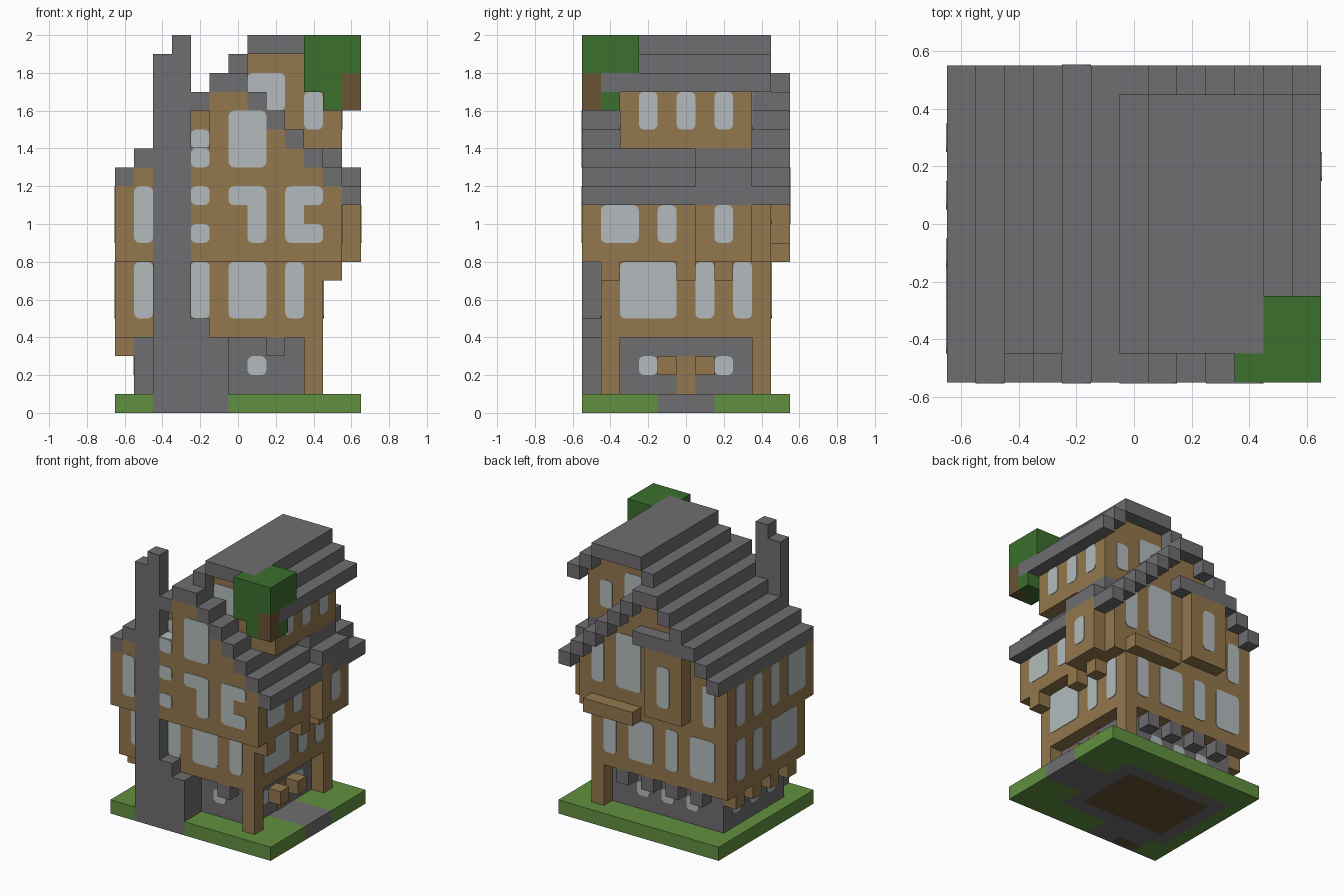
import bpy, bmesh, math
from mathutils import Vector

cube = bpy.data.objects.get("Cube")
if cube:
    bpy.data.objects.remove(cube, do_unlink=True)

UNIT = 0.1                              # one block
ORIGIN = Vector((-0.65, -0.55, 0))      # corner of the block grid


def material(name, r, g, b):
    lin = [((c / 255 + 0.055) / 1.055) ** 2.4 for c in (r, g, b)] + [1]
    m = bpy.data.materials.new(name)
    m.use_nodes = True
    m.diffuse_color = lin
    m.node_tree.nodes["Principled BSDF"].inputs["Base Color"].default_value = lin
    return m


WOOD = material("timber", 147, 119, 77)
STONE = material("grey stone", 111, 109, 112)
GLASS = material("pale glass", 179, 187, 189)
GRASS = material("lawn green", 97, 144, 64)
LEAF = material("dark leaf green", 60, 112, 45)
TRUNK = material("dark bark", 104, 82, 51)


def finish(name, bm, mat):
    bmesh.ops.recalc_face_normals(bm, faces=bm.faces)
    mesh = bpy.data.meshes.new(name)
    bm.to_mesh(mesh)
    bm.free()
    mesh.materials.append(mat)
    obj = bpy.data.objects.new(name, mesh)
    bpy.context.collection.objects.link(obj)


def blocks(name, mat, *boxes):
    """Boxes given as x0, x1, y0, y1, z0, z1 in grid blocks."""
    bm = bmesh.new()
    for x0, x1, y0, y1, z0, z1 in boxes:
        size = Vector((x1 - x0, y1 - y0, z1 - z0)) * UNIT
        mid = ORIGIN + Vector((x0 + x1, y0 + y1, z0 + z1)) * UNIT / 2
        for v in bmesh.ops.create_cube(bm, size=1)["verts"]:
            v.co = mid + v.co * size
    finish(name, bm, mat)


def panes(name, axis, pos, *rects, mat=GLASS, radius=0.28):
    """Thin rounded plates on the plane axis = pos; rects are a0, a1, b0, b1."""
    bm = bmesh.new()
    for a0, a1, b0, b1 in rects:
        outline = []
        corners = [(a1, b1, -1, -1), (a0, b1, 1, -1), (a0, b0, 1, 1), (a1, b0, -1, 1)]
        for k, (a, b, sa, sb) in enumerate(corners):
            for step in range(4):
                t = math.pi / 2 * (k + step / 3)
                outline.append((a + radius * (sa + math.cos(t)),
                                b + radius * (sb + math.sin(t))))
        rings = []
        for off in (-0.04, 0.04):
            ring = []
            for p in outline:
                co = list(p)
                co.insert(axis, pos + off)
                ring.append(bm.verts.new(ORIGIN + Vector(co) * UNIT))
            bm.faces.new(ring)
            rings.append(ring)
        n = len(outline)
        for i in range(n):
            j = (i + 1) % n
            bm.faces.new((rings[0][i], rings[0][j], rings[1][j], rings[1][i]))
    finish(name, bm, mat)


def spans(pairs, low, high):
    return [(a, b, low, high) for a, b in pairs]


X, Y, Z = range(3)

# Ground slab
blocks("lawn", GRASS, (0, 2, 0, 2, 0, 1), (6, 13, 0, 2, 0, 1), (0, 13, 9, 11, 0, 1),
       (0, 1, 2, 9, 0, 1), (10, 13, 2, 4, 0, 1), (10, 13, 7, 9, 0, 1))
blocks("foundation", STONE, (1, 10, 2, 3, 0, 1), (1, 10, 8, 9, 0, 1),
       (1, 2, 3, 8, 0, 1), (9, 10, 3, 8, 0, 1), (2, 6, 0, 2, 0, 1))
blocks("path", STONE, (10, 13, 4, 7, 0, 1))
blocks("floor_boards", TRUNK, (2, 9, 3, 8, 0, 1))
panes("hearth", Z, 0.03, (2, 4, 0.1, 0.9), mat=TRUNK, radius=0.4)

# Stone ground storey with corbels
blocks("stone_storey", STONE, (1, 10, 2, 9, 1, 4))
blocks("stone_corbels", STONE, (8, 9, 1, 2, 3, 4),
       *[(x, x + 1, 9, 10, 3, 4) for x in range(2, 9, 2)])
blocks("corner_posts", WOOD, *[(10, 11, y, y + 1, 1, 4) for y in (1, 9)])
blocks("porch_blocks", WOOD, *[(10, 11, y, y + 1, 2, 3) for y in (4, 6)])
panes("door", X, 10, (5, 6, 1, 3), mat=WOOD, radius=0.01)

# Chimney with stepped foot
blocks("chimney", STONE, (2, 4, 0, 1, 1, 19), (3, 4, 0, 1, 19, 20),
       (4, 5, 0, 1, 1, 5), (5, 6, 0, 1, 1, 4), (2, 6, 1, 2, 1, 4))

# Middle storey and its timber corbels
blocks("middle_storey", WOOD, (0, 11, 1, 10, 4, 8))
blocks("left_overhang_corbels", WOOD, *[(11, 12, y, y + 1, 7, 8) for y in (1, 5, 7)])
blocks("right_overhang_corbels", WOOD, *[(0, 1, y, y + 1, 3, 4) for y in range(2, 9, 2)])

# Stepped main roof, and the gabled storey that fills it
roof_tops = [min(13 + i, 18, 24 - i) for i in range(13)]
blocks("main_roof", STONE, *[(i, i + 1, 0, 11, t - 1, t) for i, t in enumerate(roof_tops)])
gable = []
for i, top in enumerate(roof_tops[:-1]):
    front = 1 if i in (2, 3) else 0
    if i == 4:                          # small recess beside the chimney
        gable += [(i, i + 1, 0, 10, 8, 14), (i, i + 1, 1, 10, 14, top - 1)]
    else:
        gable.append((i, i + 1, front, 10, 8, top - 1))
blocks("gabled_storey", WOOD, *gable)
panes("recess_sill", Z, 14, (4, 5, 0, 1), radius=0.05)

# Projections on the upper storey
blocks("side_oriel", WOOD, (12, 13, 6, 9, 8, 12))
blocks("side_oriel_roof", STONE, (11, 12, 6, 9, 13, 14), (12, 13, 6, 9, 12, 13))
blocks("back_bay", WOOD, (3, 6, 10, 11, 9, 14))
blocks("back_bay_roof", STONE, (3, 7, 10, 11, 14, 15))
blocks("back_balcony", WOOD, (7, 11, 10, 11, 8, 9))

# Large dormer
blocks("dormer", WOOD, (7, 11, 2, 9, 14, 19), (11, 12, 2, 9, 14, 18))
blocks("dormer_roof", STONE, (6, 7, 1, 10, 18, 19), (7, 11, 1, 10, 19, 20),
       (11, 12, 1, 10, 18, 19), (12, 13, 1, 10, 17, 18))

# Tree on the roof corner
blocks("tree_leaves", LEAF, (11, 13, 0, 3, 18, 20), (10, 11, 0, 1, 17, 20),
       (11, 12, 0, 1, 16, 18), (11, 13, 1, 2, 16, 17))
blocks("tree_trunk", TRUNK, (12, 13, 0, 1, 16, 18))

# Front windows
panes("front_upper_windows", Y, 0, (1, 2, 9, 12), (4, 5, 9, 10), (4, 5, 11, 12),
      (6, 8, 11, 12), (7, 8, 9, 12), (9, 11, 11, 12), (9, 10, 9, 12), (9, 11, 9, 10),
      (6, 8, 13, 16), (4, 5, 13, 14))
panes("front_recess_window", Y, 1, (4, 5, 14, 15))
panes("front_middle_windows", Y, 1, *spans([(1, 2), (4, 5), (6, 8), (9, 10)], 5, 8))
panes("front_ground_window", Y, 2, (7, 8, 2, 3))

# Dormer windows
for side, y in (("front", 2), ("back", 9)):
    panes(side + "_dormer_windows", Y, y, (7, 9, 16, 18), (10, 11, 15, 17))
panes("side_dormer_windows", X, 12, *spans([(3, 4), (5, 6), (7, 8)], 15, 17))

# Windows on the left side
panes("left_upper_windows", X, 12, *spans([(1, 3), (4, 5)], 9, 11))
panes("oriel_window", X, 13, (7, 8, 9, 11))
panes("left_middle_windows", X, 11, *spans([(2, 5), (6, 7), (8, 9)], 5, 8))
panes("left_ground_windows", X, 10, *spans([(3, 4), (7, 8)], 2, 3))

# Windows on the right side
panes("right_upper_windows", X, 0, *spans([(1, 3), (4, 5), (6, 7), (8, 9)], 9, 12))
panes("right_middle_windows", X, 0, *spans([(2, 5), (6, 7), (8, 9)], 5, 8))
panes("right_ground_windows", X, 1, *spans([(3, 4), (5, 6), (7, 8)], 2, 3))

# Back windows
panes("back_upper_windows", Y, 10, (1, 2, 9, 12), (7, 9, 10, 14), (10, 11, 10, 13))
panes("back_bay_window", Y, 11, (4, 5, 10, 13))
panes("back_middle_windows", Y, 10, *spans([(1, 3), (4, 5), (6, 8), (9, 10)], 5, 8))
panes("back_ground_windows", Y, 9, *spans([(3, 4), (5, 6), (7, 8)], 2, 3))
